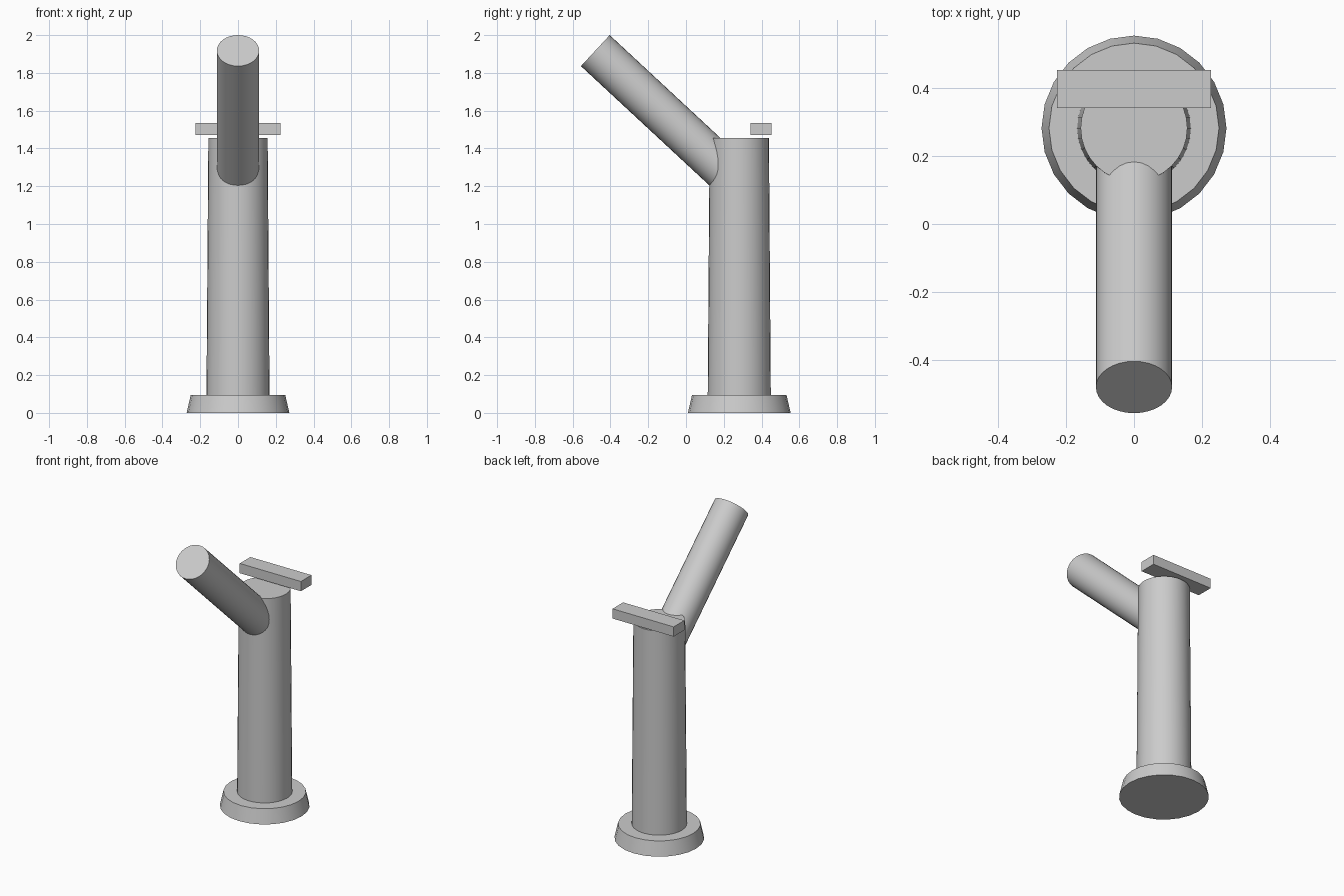
import bpy
import math
from mathutils import Vector

if "Cube" in bpy.data.objects:
    bpy.data.objects.remove(bpy.data.objects["Cube"])

CY = 0.282  # y of the upright axis


def tube(name, p0, p1, r0, r1, sides):
    """Capped, smooth-shaded cone frustum from p0 to p1."""
    p0, p1 = Vector(p0), Vector(p1)
    axis = p1 - p0
    bpy.ops.mesh.primitive_cone_add(vertices=sides, radius1=r0, radius2=r1,
                                    depth=axis.length, location=(p0 + p1) / 2,
                                    rotation=axis.to_track_quat('Z', 'Y').to_euler())
    ob = bpy.context.object
    ob.name = name
    bpy.ops.object.shade_smooth_by_angle(angle=math.radians(35))
    return ob


# Flared foot plate
tube("base_flange", (0, CY, 0), (0, CY, 0.095), 0.272, 0.25, 24)

# Slightly tapered upright body
tube("body_column", (0, CY, 0.09), (0, CY, 1.455), 0.167, 0.157, 32)

# Angled spout, its lower end buried in the body
tube("spout", (0, 0.21, 1.277), (0, -0.48, 1.918), 0.112, 0.112, 32)

# Flat lever bar just above the body
bpy.ops.mesh.primitive_cube_add(size=1, location=(0, 0.397, 1.5025))
lever = bpy.context.object
lever.name = "lever_handle"
lever.scale = (0.452, 0.112, 0.065)
bpy.ops.object.transform_apply(location=False, rotation=False, scale=True)
